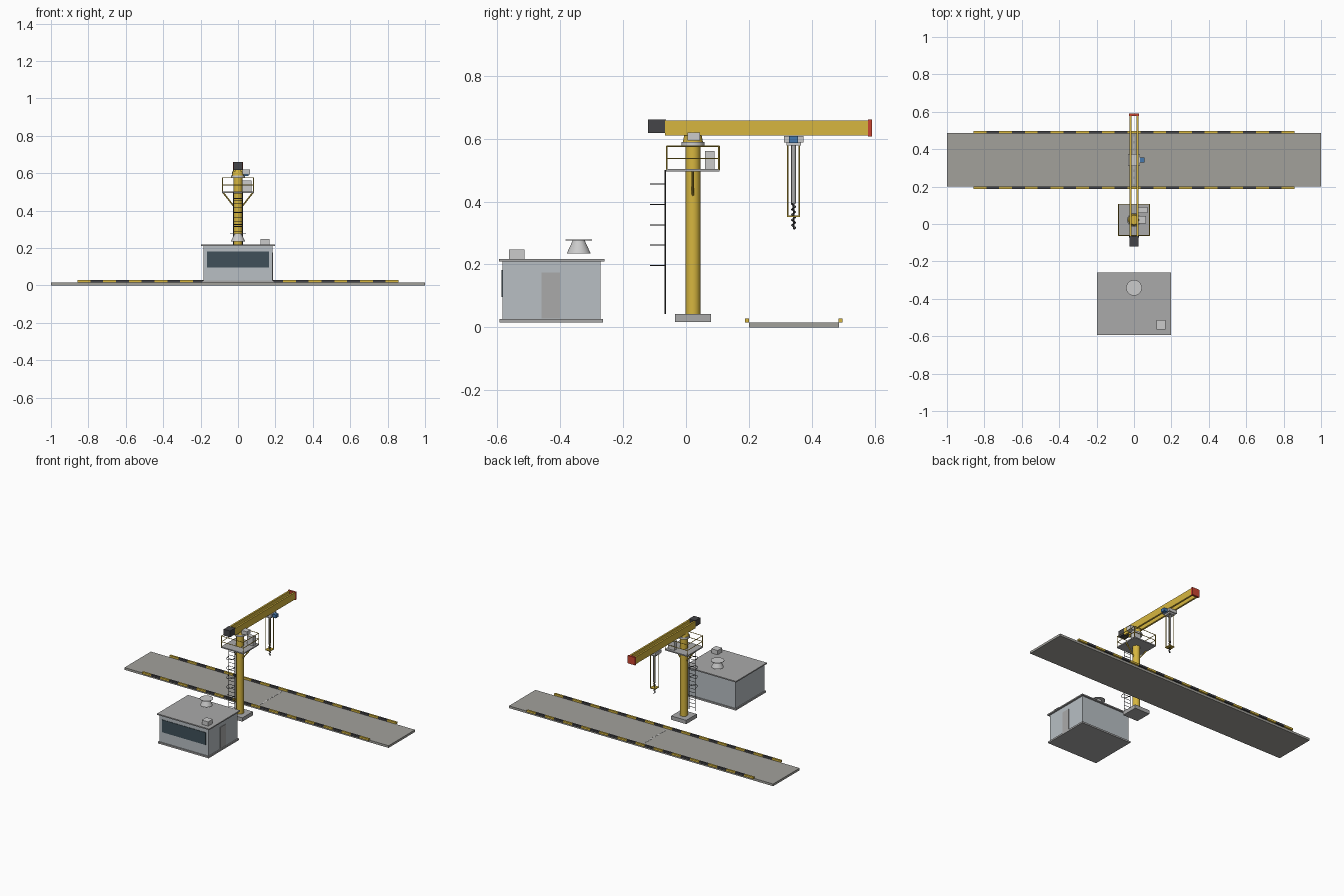
import bpy
import math
from mathutils import Vector

if "Cube" in bpy.data.objects:
    bpy.data.objects.remove(bpy.data.objects["Cube"])


def mat(name, r, g, b):
    m = bpy.data.materials.new(name)
    m.diffuse_color = (r, g, b, 1)
    m.use_nodes = True
    m.node_tree.nodes["Principled BSDF"].inputs["Base Color"].default_value = m.diffuse_color
    return m


YELLOW = mat("yellow", 0.68, 0.47, 0.05)
DARK = mat("dark", 0.06, 0.06, 0.065)
GLASS = mat("glass", 0.05, 0.08, 0.1)
RED = mat("red", 0.6, 0.06, 0.03)
BLUE = mat("blue", 0.06, 0.19, 0.42)
WALL = mat("wall", 0.48, 0.52, 0.55)
ROAD = mat("road", 0.36, 0.355, 0.33)
WHITE = mat("white", 0.75, 0.75, 0.73)
GREY = mat("grey", 0.4, 0.4, 0.4)


def finish(o, name, m):
    o.name = name
    if m:
        o.data.materials.append(m)
    return o


def box(name, x0, x1, y0, y1, z0, z1, m=None):
    bpy.ops.mesh.primitive_cube_add(size=1, location=((x0 + x1) / 2, (y0 + y1) / 2, (z0 + z1) / 2))
    o = bpy.context.object
    o.scale = (x1 - x0, y1 - y0, z1 - z0)
    return finish(o, name, m)


def cone(name, x, y, z0, z1, r0, r1, m=None, n=32):
    bpy.ops.mesh.primitive_cone_add(vertices=n, radius1=r0, radius2=r1, depth=z1 - z0,
                                    location=(x, y, (z0 + z1) / 2))
    o = bpy.context.object
    bpy.ops.object.shade_smooth_by_angle()
    return finish(o, name, m)


def rod(name, a, b, r, m=None, n=8):
    a, b = Vector(a), Vector(b)
    d = b - a
    bpy.ops.mesh.primitive_cylinder_add(vertices=n, radius=r, depth=d.length, location=(a + b) / 2,
                                        rotation=d.to_track_quat('Z', 'Y').to_euler())
    o = bpy.context.object
    bpy.ops.object.shade_smooth_by_angle()
    return finish(o, name, m)


def tube(name, pts, r, m=None):
    c = bpy.data.curves.new(name, 'CURVE')
    c.dimensions = '3D'
    c.bevel_depth = r
    c.bevel_resolution = 1
    c.use_fill_caps = True
    s = c.splines.new('POLY')
    s.points.add(len(pts) - 1)
    for p, q in zip(s.points, pts):
        p.co = (*q, 1)
    o = bpy.data.objects.new(name, c)
    bpy.context.collection.objects.link(o)
    bpy.ops.object.select_all(action='DESELECT')
    o.select_set(True)
    bpy.context.view_layer.objects.active = o
    bpy.ops.object.convert(target='MESH')
    return finish(bpy.context.object, name, m)


# Roadway with striped kerbs and a dashed stop line
box("road_slab", -1, 1, 0.2, 0.486, 0, 0.015, ROAD)
STEP = 1.716 / 25
for side, y in (("front", 0.187), ("back", 0.485)):
    for i in range(25):
        x = -0.858 + i * STEP
        box(side + "_kerb_block", x, x + STEP, y, y + 0.013, 0.015, 0.028, DARK if i % 2 else YELLOW)
for i in range(7):
    y = 0.215 + i * 0.038
    box("stop_line_dash", -0.004, 0.004, y, y + 0.025, 0.015, 0.0162, WHITE)

# Control cabin
box("cabin_base", -0.192, 0.192, -0.592, -0.264, 0.015, 0.026, GREY)
box("cabin_walls", -0.185, 0.185, -0.584, -0.271, 0.026, 0.21, WALL)
box("cabin_roof", -0.197, 0.197, -0.594, -0.259, 0.21, 0.218, GREY)
box("cabin_window", -0.165, 0.165, -0.587, -0.583, 0.097, 0.182, GLASS)
box("cabin_door", 0.184, 0.188, -0.46, -0.4, 0.028, 0.175, GREY)
box("roof_unit", 0.12, 0.168, -0.563, -0.513, 0.218, 0.247)
cone("roof_vent_cone", 0, -0.341, 0.235, 0.276, 0.038, 0.019)
cone("roof_vent_cap", 0, -0.341, 0.276, 0.279, 0.042, 0.042)

# Column and slewing head
CY = 0.022
box("column_base", -0.057, 0.057, CY - 0.057, CY + 0.057, 0.017, 0.043, GREY)
cone("column", 0, CY, 0.043, 0.58, 0.0235, 0.0235, YELLOW)
cone("slew_ring", 0, CY, 0.576, 0.589, 0.037, 0.037)
cone("slew_head", 0, CY, 0.589, 0.624, 0.032, 0.025, YELLOW)
box("slew_motor", 0.025, 0.064, 0.004, 0.044, 0.594, 0.619)

# Service platform with railing and braces
PX, Y0, Y1 = 0.085, -0.063, 0.107
box("platform_deck", -PX, PX, Y0, Y1, 0.495, 0.503, GREY)
corners = [(-PX + .002, Y0 + .002), (PX - .002, Y0 + .002), (PX - .002, Y1 - .002), (-PX + .002, Y1 - .002)]
for i, (x, y) in enumerate(corners):
    rod("rail_post", (x, y, 0.5), (x, y, 0.577), 0.0025, YELLOW)
    x2, y2 = corners[(i + 1) % 4]
    for z in (0.537, 0.576):
        rod("guard_rail", (x, y, z), (x2, y2, z), 0.002, YELLOW)
for s in (-1, 1):
    rod("platform_brace", (s * 0.02, CY, 0.42), (s * 0.08, CY, 0.497), 0.004, YELLOW)
box("electrical_cabinet", 0.025, 0.073, 0.06, 0.09, 0.503, 0.561)

# Ladder with safety hoops
LY = -0.066
for s in (-1, 1):
    rod("ladder_rail", (s * 0.024, LY, 0.043), (s * 0.024, LY, 0.5), 0.002, DARK)
for i in range(18):
    z = 0.065 + i * 0.025
    rod("ladder_rung", (-0.024, LY, z), (0.024, LY, z), 0.0015, DARK)
for i in range(5):
    z = 0.197 + i * 0.0645
    tube("ladder_hoop", [(0.024 * math.cos(t * math.pi / 12), LY - 0.047 * math.sin(t * math.pi / 12), z)
                         for t in range(13)], 0.0018, DARK)

# Twin girder boom
for s in (-1, 1):
    a, b = sorted((s * 0.013, s * 0.025))
    box("boom_girder", a, b, -0.066, 0.58, 0.61, 0.658, YELLOW)
box("counterweight", -0.024, 0.024, -0.12, -0.064, 0.618, 0.661, DARK)
box("boom_end_cap", -0.028, 0.028, 0.578, 0.591, 0.607, 0.66, RED)

# Trolley, guide frame and sampling auger
TY = 0.342
box("trolley", -0.031, 0.031, TY - 0.031, TY + 0.031, 0.588, 0.609)
box("trolley_lower_plate", -0.022, 0.022, TY - 0.023, TY + 0.023, 0.578, 0.588)
box("trolley_motor", 0.031, 0.057, TY - 0.014, TY + 0.014, 0.586, 0.608, BLUE)
for sx in (-1, 1):
    for sy in (-1, 1):
        x, y = sx * 0.016, TY + sy * 0.018
        rod("guide_rod", (x, y, 0.352), (x, y, 0.58), 0.0025, YELLOW)
box("guide_foot", -0.019, 0.019, TY - 0.021, TY + 0.021, 0.35, 0.356, YELLOW)
cone("auger_tube", 0, TY, 0.393, 0.578, 0.0075, 0.0075, GREY, 16)
cone("auger_core", 0, TY, 0.312, 0.395, 0.002, 0.003, DARK, 12)
tube("auger_flight", [(0.006 * math.cos(t * 0.5236), TY + 0.006 * math.sin(t * 0.5236), 0.312 + t * 0.0014)
                      for t in range(61)], 0.002, DARK)
